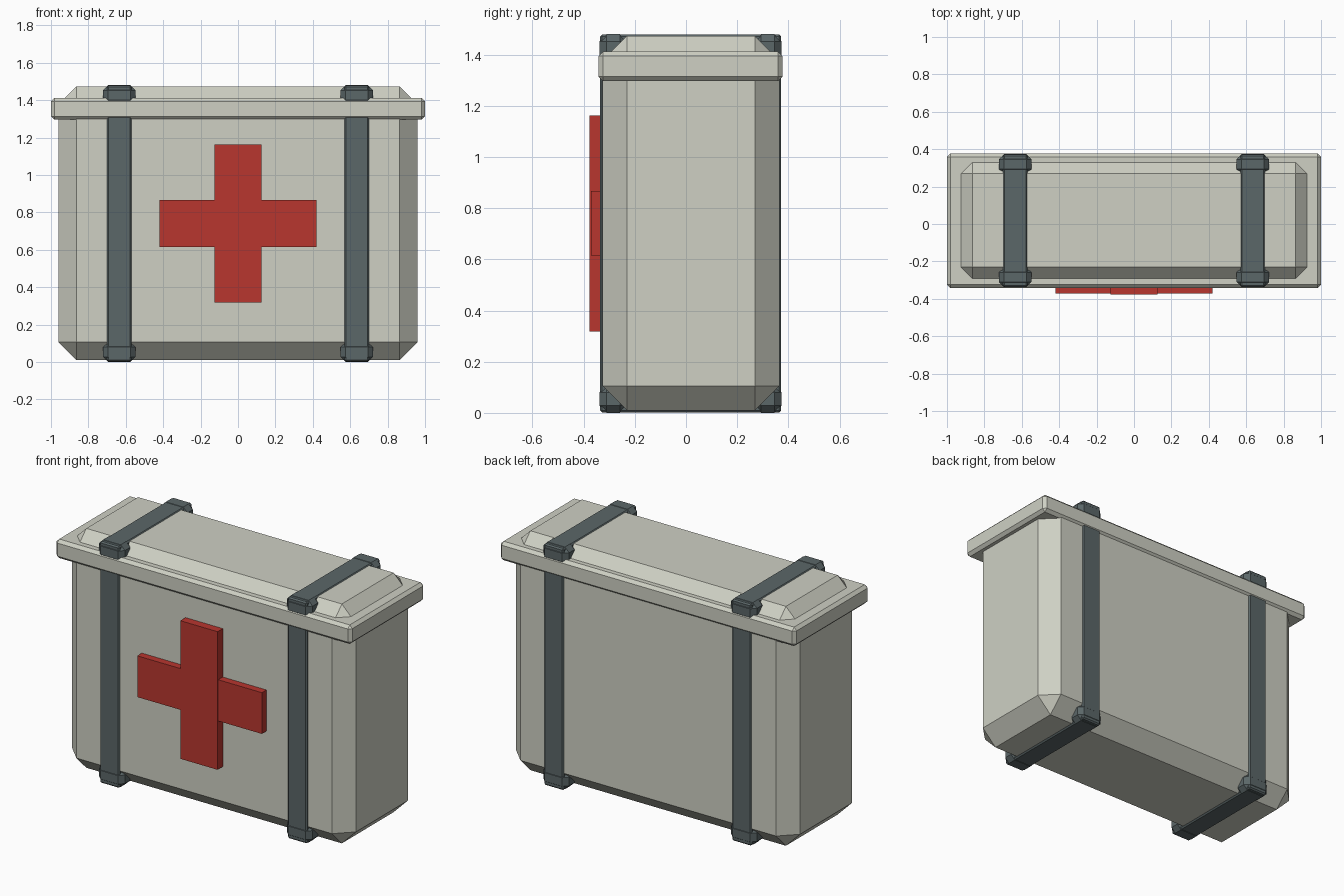
import bpy
import bmesh
from mathutils import Vector

default = bpy.data.objects.get("Cube")
if default:
    bpy.data.objects.remove(default, do_unlink=True)


def make_material(name, color):
    mat = bpy.data.materials.new(name)
    mat.use_nodes = True
    mat.diffuse_color = (*color, 1)
    mat.node_tree.nodes["Principled BSDF"].inputs["Base Color"].default_value = (*color, 1)
    return mat


def chamfered_box(name, low, high, chamfer, mat):
    """Box between two corners, with every edge cut flat."""
    low, high = Vector(low), Vector(high)
    size, centre = high - low, (high + low) / 2
    bm = bmesh.new()
    bmesh.ops.create_cube(bm, size=1)
    for v in bm.verts:
        v.co = Vector(a * b for a, b in zip(v.co, size))
    if chamfer:
        bmesh.ops.bevel(bm, geom=bm.edges[:], offset=chamfer, segments=1,
                        profile=0.5, affect='EDGES')
    mesh = bpy.data.meshes.new(name)
    bm.to_mesh(mesh)
    bm.free()
    mesh.materials.append(mat)
    obj = bpy.data.objects.new(name, mesh)
    obj.location = centre
    bpy.context.collection.objects.link(obj)
    return obj


shell = make_material("pale grey shell", (0.62, 0.63, 0.55))
strap_grey = make_material("dark slate strap", (0.105, 0.135, 0.14))
red = make_material("red cross", (0.48, 0.037, 0.028))

# Case body and the lid rim around it
chamfered_box("case_body", (-0.96, -0.327, 0.01), (0.96, 0.365, 1.473), 0.096, shell)
chamfered_box("lid_rim", (-1, -0.342, 1.296), (1, 0.377, 1.412), 0.018, shell)

# Two straps, each with four corner guards
FRONT, BACK, TOP = -0.338, 0.374, 1.48
GUARD = 0.108
for side, x in (("right", -0.635), ("left", 0.635)):
    chamfered_box(f"{side}_strap", (x - 0.066, FRONT + 0.002, 0.002),
                  (x + 0.066, BACK - 0.002, TOP - 0.002), 0.008, strap_grey)
    for depth, y in (("front", FRONT), ("back", BACK - GUARD)):
        for level, z in (("bottom", 0), ("top", TOP - GUARD)):
            chamfered_box(f"{side}_{depth}_{level}_guard", (x - 0.087, y, z),
                          (x + 0.087, y + GUARD, z + GUARD), 0.028, strap_grey)

# Raised cross on the front
chamfered_box("cross_upright", (-0.126, -0.377, 0.318), (0.126, -0.31, 1.162), 0, red)
chamfered_box("cross_bar", (-0.421, -0.371, 0.614), (0.421, -0.31, 0.866), 0, red)
